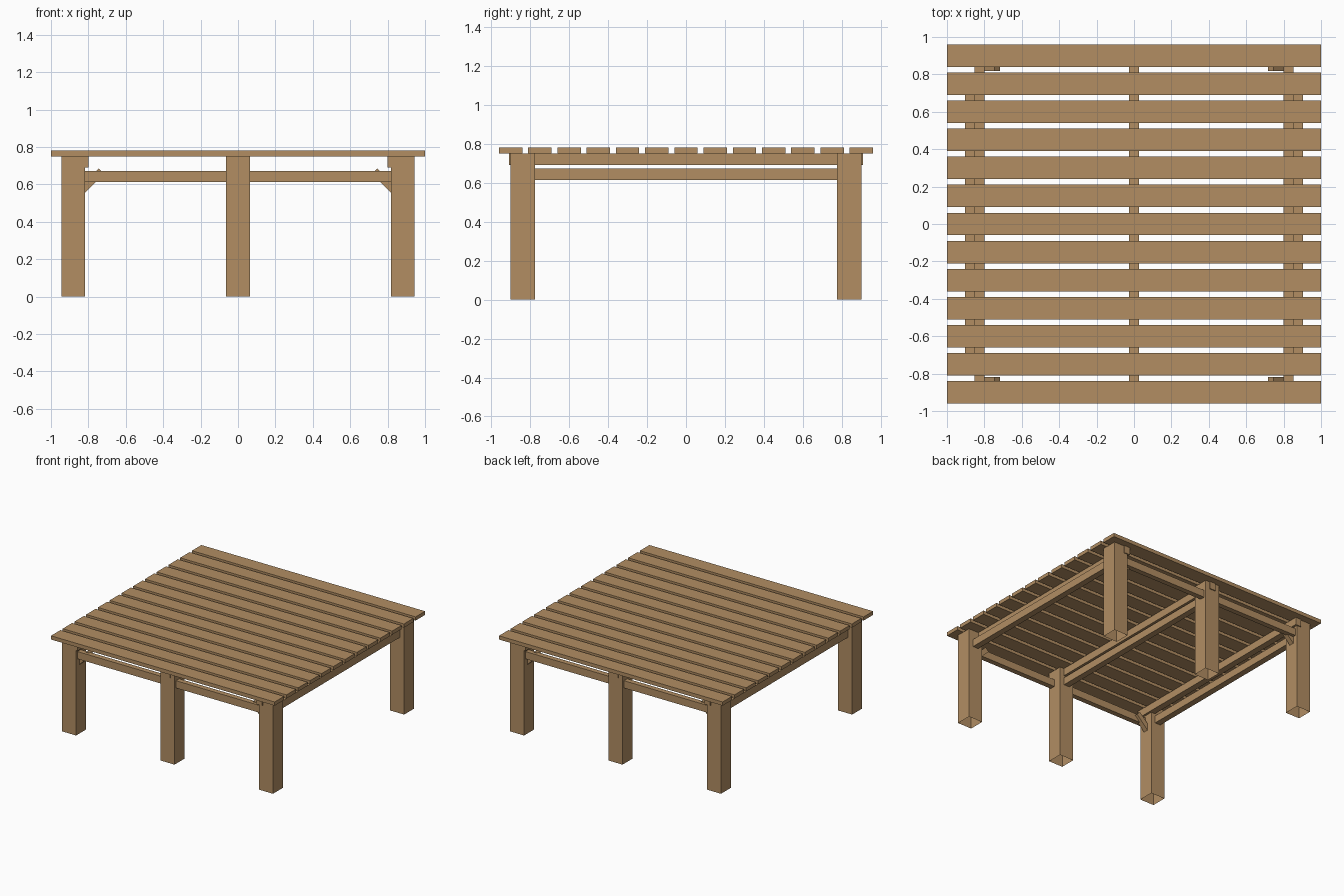
import bpy, bmesh, math
from mathutils import Matrix

if "Cube" in bpy.data.objects:
    bpy.data.objects.remove(bpy.data.objects["Cube"])

wood = bpy.data.materials.new("warm wood")
wood.diffuse_color = (0.445, 0.27, 0.124, 1)
wood.use_nodes = True
wood.node_tree.nodes["Principled BSDF"].inputs["Base Color"].default_value = wood.diffuse_color


def box(name, x, y, z, tilt=0.0, open_ends=False):
    """Box from (min, max) ranges, optionally tilted about y through its centre."""
    bm = bmesh.new()
    bmesh.ops.create_cube(bm, size=1)
    if open_ends:
        ends = [f for f in bm.faces if abs(f.normal.z) > 0.5]
        bmesh.ops.delete(bm, geom=ends, context='FACES_ONLY')
    size = [b - a for a, b in (x, y, z)]
    mid = [(a + b) / 2 for a, b in (x, y, z)]
    bm.transform(Matrix.Translation(mid) @ Matrix.Rotation(tilt, 4, 'Y')
                 @ Matrix.Diagonal((*size, 1)))
    me = bpy.data.meshes.new(name)
    bm.to_mesh(me)
    bm.free()
    me.materials.append(wood)
    ob = bpy.data.objects.new(name, me)
    bpy.context.collection.objects.link(ob)
    return ob


def around(c, w):
    return (c - w / 2, c + w / 2)


# Top slats
for i in range(13):
    box("slat", (-1, 1), around((i - 6) * 0.15, 0.12), (0.75, 0.78))

# Hollow legs, three per side
for sy in (-1, 1):
    for cx in (-0.88, 0, 0.88):
        box("leg", around(cx, 0.126), around(sy * 0.8375, 0.125), (0, 0.75), open_ends=True)

# Upper beams through the legs, and lower rails between the legs
for s in (-1, 0, 1):
    box("upper_beam", around(s * 0.826, 0.052), (-0.908, 0.908), (0.69, 0.75))
    box("lower_rail", around(s * 0.879, 0.05), (-0.776, 0.776), (0.613, 0.673))

# Long front and back rails with diagonal corner braces
for sy in (-1, 1):
    for sx in (-1, 1):
        box("long_rail", sorted((sx * 0.06, sx * 0.818)), around(sy * 0.862, 0.042), (0.613, 0.672))
        box("corner_brace", around(sx * 0.784, 0.15), around(sy * 0.8385, 0.04),
            around(0.618, 0.04), tilt=sx * math.radians(45))
